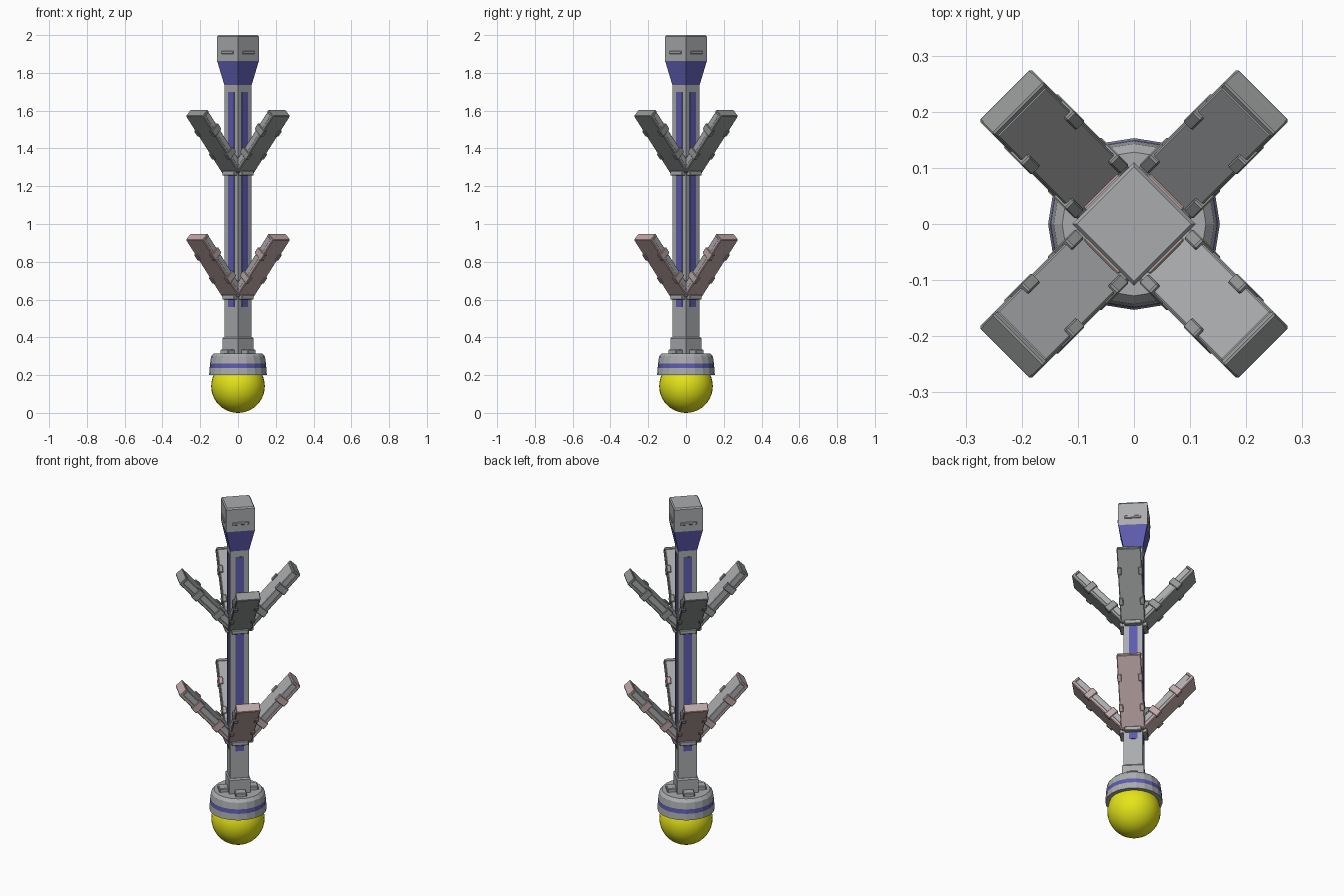
import bpy, bmesh
from math import radians, cos, sin, pi
from mathutils import Matrix

cube = bpy.data.objects.get("Cube")
if cube:
    bpy.data.objects.remove(cube, do_unlink=True)


def material(name, rgb):
    m = bpy.data.materials.new(name)
    m.use_nodes = True
    m.diffuse_color = (*rgb, 1)
    m.node_tree.nodes["Principled BSDF"].inputs["Base Color"].default_value = (*rgb, 1)
    return m


GREY = material("light grey", (0.40, 0.41, 0.42))
DARK = material("mid grey", (0.30, 0.31, 0.31))
BLUE = material("violet blue", (0.11, 0.105, 0.42))
PINK = material("dusty pink", (0.52, 0.39, 0.39))
YELLOW = material("yellow", (0.78, 0.78, 0.01))


def finish(name, bm, mats):
    bmesh.ops.recalc_face_normals(bm, faces=bm.faces)
    mesh = bpy.data.meshes.new(name)
    bm.to_mesh(mesh)
    bm.free()
    for m in mats:
        mesh.materials.append(m)
    ob = bpy.data.objects.new(name, mesh)
    bpy.context.collection.objects.link(ob)
    return ob


def lathe(name, profile, sides, mats, painted=()):
    """Closed solid from (radius, z) rings; painted spans use the second material."""
    bm = bmesh.new()
    rings = []
    for r, z in profile:
        rings.append([bm.verts.new((r * cos(2 * pi * k / sides), r * sin(2 * pi * k / sides), z))
                      for k in range(sides)])
    for i in range(len(rings) - 1):
        a, b = rings[i], rings[i + 1]
        for k in range(sides):
            n = (k + 1) % sides
            f = bm.faces.new((a[k], a[n], b[n], b[k]))
            f.material_index = int(i in painted)
    bm.faces.new(rings[0])
    bm.faces.new(rings[-1])
    return finish(name, bm, mats)


def box(name, xs, ys, zs, mat, frame, bevel=0.0):
    """Box between pairs of limits, placed by a frame matrix."""
    size = [b - a for a, b in (xs, ys, zs)]
    mid = [(a + b) / 2 for a, b in (xs, ys, zs)]
    bm = bmesh.new()
    bmesh.ops.create_cube(bm, size=1, matrix=Matrix.Translation(mid) @ Matrix.Diagonal((*size, 1)))
    if bevel:
        bmesh.ops.bevel(bm, geom=bm.edges[:], offset=bevel, segments=1, affect='EDGES')
    ob = finish(name, bm, [mat])
    ob.matrix_world = frame
    return ob


# Round bulb at the foot
bm = bmesh.new()
bmesh.ops.create_uvsphere(bm, u_segments=32, v_segments=20, radius=0.142,
                          matrix=Matrix.Translation((0, 0, 0.142)))
for f in bm.faces:
    f.smooth = True
finish("bulb", bm, [YELLOW])

# Collar with painted band
lathe("collar", [(0.14, 0.2), (0.153, 0.2), (0.15, 0.237), (0.148, 0.262),
                 (0.143, 0.298), (0.128, 0.315), (0.1, 0.315)], 20, [GREY, BLUE], (2,))

# Square mast, plinth and flared head, with corners on the axes
lathe("plinth", [(0.082, 0.3), (0.082, 0.394), (0.074, 0.402)], 4, [GREY])
lathe("mast", [(0.072, 0.38), (0.072, 1.74)], 4, [GREY])
lathe("head", [(0.072, 1.735), (0.11, 1.862), (0.11, 1.992), (0.102, 2.0)], 4,
      [GREY, BLUE], (0,))


def arm(label, turn, z, cover):
    """Raised arm: inner slab, outer cover with an end lip, and edge clips."""
    frame = turn @ Matrix.Translation((0.055, 0, z)) @ Matrix.Rotation(radians(-48), 4, 'Y')
    length, half, thick = 0.408, 0.065, 0.05
    box(label + "_slab", (0, length - 0.012), (-half + 0.003, half - 0.003),
        (0.015, thick), GREY, frame, 0.003)
    box(label + "_cover", (0, length), (-half, half), (0, 0.02), cover, frame, 0.004)
    box(label + "_end_lip", (length - 0.014, length), (-half, half), (0.01, thick),
        cover, frame, 0.003)
    for s in (0.12, 0.285):
        for side in (-1, 1):
            ys = sorted((side * (half - 0.02), side * (half + 0.003)))
            box(label + "_clip", (s - 0.02, s + 0.02), ys, (-0.006, thick + 0.008),
                cover, frame, 0.003)
    # Bracket joining the arm to the mast
    box(label + "_bracket", (0.03, 0.075), (-0.045, 0.045), (z - 0.012, z + 0.012),
        GREY, turn, 0.003)


# Everything repeated on the four faces
for k in range(4):
    turn = Matrix.Rotation(radians(45 + 90 * k), 4, 'Z')
    face = 0.072 * cos(pi / 4)
    box("mast_stripe", (face - 0.003, face + 0.002), (-0.023, 0.023), (0.56, 1.7), BLUE, turn)
    box("head_slot", (0.07, 0.084), (-0.044, 0.044), (1.9, 1.916), PINK, turn, 0.003)
    box("head_slot_centre", (0.08, 0.0845), (-0.034, 0.034), (1.905, 1.911), GREY, turn)
    box("collar_block", (0.05, 0.105), (-0.03, 0.03), (0.305, 0.336), GREY, turn, 0.004)
    arm("upper_arm", turn, 1.268, DARK)
    arm("lower_arm", turn, 0.613, PINK)
